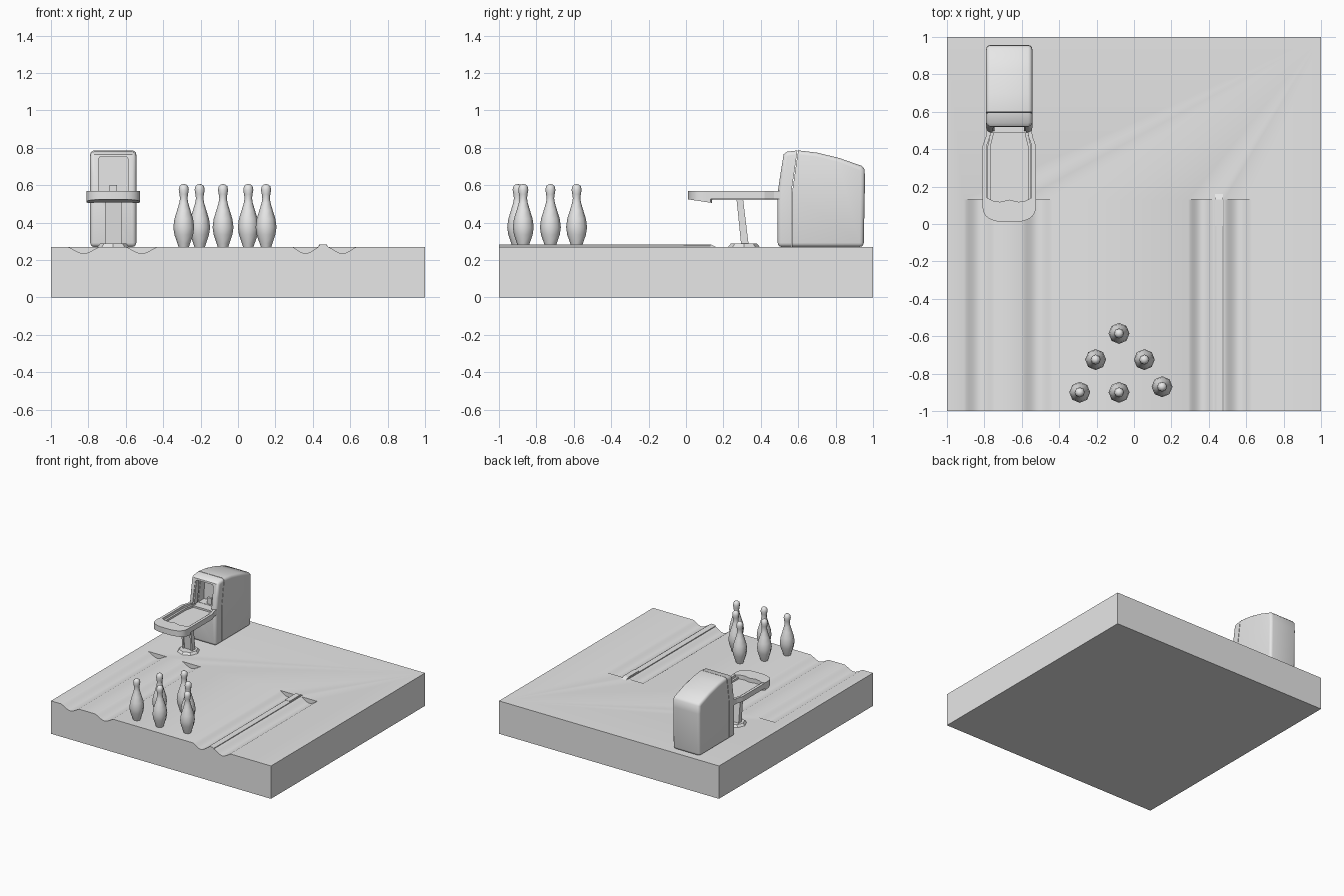
import bpy, bmesh, math
from mathutils import Vector

if "Cube" in bpy.data.objects:
    bpy.data.objects.remove(bpy.data.objects["Cube"])

grey = bpy.data.materials.new("plain grey")
grey.diffuse_color = (0.8, 0.8, 0.8, 1)
grey.use_nodes = True
grey.node_tree.nodes["Principled BSDF"].inputs["Base Color"].default_value = grey.diffuse_color
CX = -0.667          # centre line of the ball return
TOP = 0.27           # floor height


def add(name, bm, smooth=None):
    bmesh.ops.recalc_face_normals(bm, faces=bm.faces)
    me = bpy.data.meshes.new(name)
    bm.to_mesh(me)
    bm.free()
    me.materials.append(grey)
    ob = bpy.data.objects.new(name, me)
    bpy.context.collection.objects.link(ob)
    if smooth:
        select(ob)
        bpy.ops.object.shade_smooth_by_angle(angle=math.radians(smooth))
    return ob


def select(ob):
    bpy.ops.object.select_all(action='DESELECT')
    ob.select_set(True)
    bpy.context.view_layer.objects.active = ob


def prism(name, pts, axis, a, b, smooth=None):
    """Extrude a 2D outline from a to b along an axis."""
    place = {'x': lambda p, t: (t, p[0], p[1]),
             'y': lambda p, t: (p[0], t, p[1]),
             'z': lambda p, t: (p[0], p[1], t)}[axis]
    bm = bmesh.new()
    lo = [bm.verts.new(place(p, a)) for p in pts]
    hi = [bm.verts.new(place(p, b)) for p in pts]
    bm.faces.new(lo)
    bm.faces.new(hi)
    for i in range(len(pts)):
        j = (i + 1) % len(pts)
        bm.faces.new((lo[i], lo[j], hi[j], hi[i]))
    return add(name, bm, smooth)


def box(name, x0, x1, y0, y1, z0, z1):
    return prism(name, [(x0, y0), (x1, y0), (x1, y1), (x0, y1)], 'z', z0, z1)


def apply(ob, kind, **settings):
    mod = ob.modifiers.new(kind, kind)
    for key, value in settings.items():
        setattr(mod, key, value)
    select(ob)
    bpy.ops.object.modifier_apply(modifier=mod.name)


def cut(ob, cutter):
    apply(ob, 'BOOLEAN', object=cutter, operation='DIFFERENCE', solver='EXACT')
    bpy.data.objects.remove(cutter)


# Floor slab with two pairs of gutters
floor = box("floor", -1, 1, -1, 1, 0, TOP)
for x0, x1 in ((-0.91, -0.74), (-0.60, -0.43), (0.29, 0.432), (0.482, 0.635)):
    arc = [(x0 + (x1 - x0) * i / 12, TOP - 0.035 * math.sin(math.pi * i / 12) ** 1.4)
           for i in range(13)]
    cut(floor, prism("cutter", arc + [(x1, 0.35), (x0, 0.35)], 'y', -1.1, 0.13))
select(floor)
bpy.ops.object.shade_smooth_by_angle(angle=math.radians(30))

# Divider rail between the right gutters
prism("divider_rail", [(0.43, 0.262), (0.43, 0.276), (0.44, 0.282), (0.47, 0.282),
                       (0.48, 0.276), (0.48, 0.262)], 'y', -1, 0.13)
prism("divider_end", [(-0.01, 0.265), (-0.01, 0.284), (0.13, 0.284), (0.17, 0.265)],
      'x', 0.433, 0.477)

# Pins turned from one profile
PIN = [(0.0, 0.27), (0.028, 0.27), (0.034, 0.288), (0.05, 0.335), (0.056, 0.375),
       (0.050, 0.42), (0.036, 0.465), (0.024, 0.505), (0.020, 0.53), (0.023, 0.552),
       (0.027, 0.575), (0.023, 0.594), (0.012, 0.604), (0.0, 0.606)]
spots = [(-0.08, -0.585), (-0.205, -0.725), (0.055, -0.725),
         (-0.29, -0.9), (-0.08, -0.9), (0.15, -0.87)]
for n, (px, py) in enumerate(spots):
    bm = bmesh.new()
    verts = [bm.verts.new((r, 0, z)) for r, z in PIN]
    edges = [bm.edges.new(pair) for pair in zip(verts, verts[1:])]
    bmesh.ops.spin(bm, geom=verts + edges, cent=(0, 0, 0), axis=(0, 0, 1),
                   angle=math.tau, steps=8)
    bmesh.ops.remove_doubles(bm, verts=bm.verts, dist=0.0005)
    bmesh.ops.translate(bm, verts=bm.verts, vec=Vector((px, py, 0)))
    add(f"pin_{n + 1}", bm, 60)

# Ball return housing
side = [(0.49, TOP), (0.49, 0.56), (0.505, 0.66), (0.522, 0.765), (0.54, 0.779),
        (0.60, 0.786), (0.70, 0.774), (0.82, 0.745), (0.94, 0.703), (0.955, 0.685),
        (0.957, 0.62), (0.95, TOP)]
housing = prism("housing", side, 'x', CX - 0.123, CX + 0.123)
apply(housing, 'BEVEL', width=0.022, segments=3, limit_method='ANGLE',
      angle_limit=math.radians(60))
# Recessed mouth
mouth = prism("cutter", [(CX - 0.09, 0.55), (CX + 0.09, 0.55), (CX + 0.085, 0.735),
                         (CX + 0.07, 0.752), (CX - 0.07, 0.752), (CX - 0.085, 0.735)],
              'y', 0.4, 0.64)
cut(housing, mouth)
# Seam between hood and body
for s in (0.002,):
    seam = [(0.565 - s, 0.2), (0.565 - s, 0.56), (0.607 - s, 0.85),
            (0.607 + s, 0.85), (0.565 + s, 0.56), (0.565 + s, 0.2)]
    cut(housing, prism("cutter", seam, 'x', CX - 0.2, CX + 0.2))
select(housing)
bpy.ops.object.shade_smooth_by_angle(angle=math.radians(40))

# Raised frame around the mouth
for s in (-1, 1):
    prism("mouth_frame", [(0.497, 0.56), (0.522, 0.745), (0.56, 0.745), (0.54, 0.56)], 'x',
          CX + s * 0.078, CX + s * 0.092)
box("mouth_stop", CX - 0.02, CX + 0.02, 0.58, 0.60, 0.545, 0.6)

# Rounded front bumper of the rack
front = [(0.143 * math.copysign(abs(math.cos(a)) ** 0.7, math.cos(a)),
          0.10 - 0.09 * math.sin(a) ** 0.8)
         for a in (math.pi * i / 16 for i in range(17))]
back = [(-0.143, 0.13), (-0.118, 0.14), (-0.09, 0.125), (-0.05, 0.118), (0.0, 0.13),
        (0.05, 0.118), (0.09, 0.125), (0.118, 0.14), (0.143, 0.13)]
bumper = prism("rack_bumper", [(CX + x, y) for x, y in front + back], 'z', 0.52, 0.57, 40)
for v in bumper.data.vertices:
    if v.co.z < 0.55:
        v.co.z = 0.526 - 0.15 * v.co.y

# Side rails of the rack, an outer and a lower inner one on each side
for s in (-1, 1):
    for name, path, w, z0, z1 in (
            ("outer_rail", [(0.131, 0.09), (0.131, 0.42), (0.113, 0.47), (0.108, 0.53)],
             0.011, 0.525, 0.568),
            ("inner_rail", [(0.107, 0.10), (0.107, 0.42), (0.092, 0.48), (0.088, 0.53)],
             0.008, 0.522, 0.552)):
        outline = [(CX + s * (x + w), y) for x, y in path]
        outline += [(CX + s * (x - w), y) for x, y in reversed(path)]
        prism(name, outline, 'z', z0, z1)

# Tray between the rails
box("rack_tray", CX - 0.1, CX + 0.1, 0.11, 0.52, 0.524, 0.536)

# Leaning support post with edge flanges
post = [(0.295, 0.28), (0.335, 0.28), (0.305, 0.527), (0.27, 0.527)]
prism("post_core", [(y + (0.008 if y < 0.3 else -0.004), z) for y, z in post], 'x',
      CX - 0.035, CX + 0.035)
for s in (-1, 1):
    prism("post_flange", post, 'x', CX + s * 0.03, CX + s * 0.045)

# Eight-sided foot
bm = bmesh.new()
bmesh.ops.create_cone(bm, cap_ends=True, segments=8, radius1=0.086, radius2=0.07, depth=0.02)
bmesh.ops.translate(bm, verts=bm.verts, vec=Vector((CX, 0.31, TOP + 0.008)))
add("post_foot", bm)
